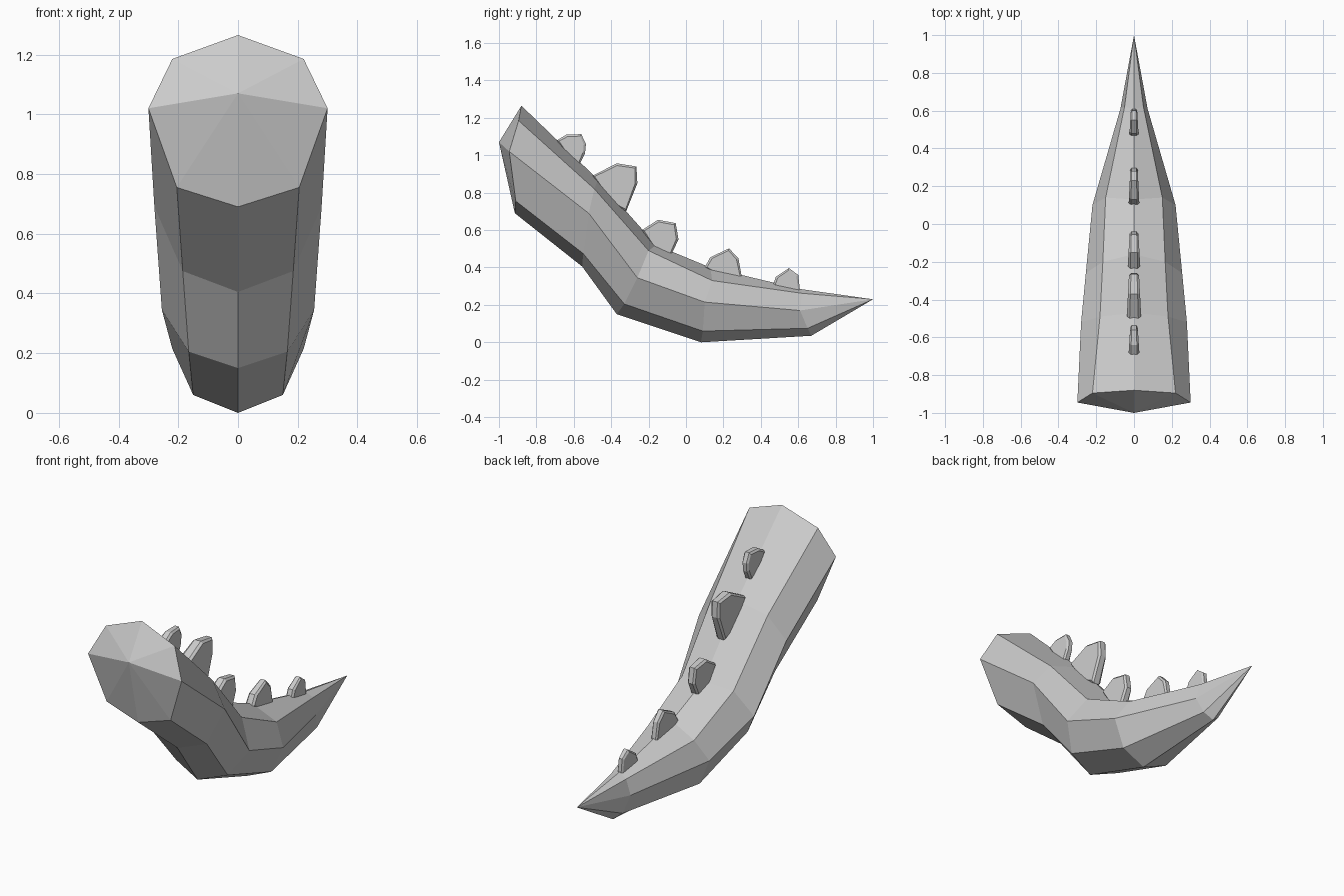
import bpy
import bmesh
from mathutils import Vector

cube = bpy.data.objects.get("Cube")
if cube:
    bpy.data.objects.remove(cube, do_unlink=True)

grey = bpy.data.materials.new("light grey")
grey.use_nodes = True
colour = (0.6, 0.6, 0.6, 1)
grey.diffuse_color = colour
grey.node_tree.nodes["Principled BSDF"].inputs["Base Color"].default_value = colour


def finish(bm, name):
    """Turn a bmesh into a flat shaded object."""
    bmesh.ops.recalc_face_normals(bm, faces=bm.faces)
    mesh = bpy.data.meshes.new(name)
    bm.to_mesh(mesh)
    bm.free()
    mesh.materials.append(grey)
    obj = bpy.data.objects.new(name, mesh)
    bpy.context.collection.objects.link(obj)
    return obj


def bridge(bm, a, b):
    """Join two closed rings with quads."""
    n = len(a)
    for i in range(n):
        j = (i + 1) % n
        bm.faces.new((a[i], a[j], b[j], b[i]))


# Tail body: half sections (x, y, z) from the top ridge down to the keel
sections = [
    [(0, -.88, 1.265), (.22, -.895, 1.185), (.3, -.945, 1.02), (.205, -.91, .755), (0, -.915, .69)],
    [(0, -.47, .87), (.18, -.49, .82), (.28, -.52, .69), (.185, -.55, .475), (0, -.555, .405)],
    [(0, -.16, .52), (.165, -.2, .49), (.255, -.26, .345), (.165, -.33, .205), (0, -.37, .15)],
    [(0, .13, .4), (.15, .14, .33), (.22, .1, .215), (.15, .09, .06), (0, .08, 0)],
    [(0, .61, .285), (.05, .62, .262), (.072, .61, .17), (.05, .65, .075), (0, .67, .035)],
]
bm = bmesh.new()
rings = []
for half in sections:
    mirrored = [(-x, y, z) for x, y, z in half[3:0:-1]]
    rings.append([bm.verts.new(p) for p in half + mirrored])
for a, b in zip(rings, rings[1:]):
    bridge(bm, a, b)
for ring, apex in ((rings[0], (0, -1, 1.07)), (rings[-1], (0, 1, .23))):
    point = bm.verts.new(apex)
    for i in range(8):
        bm.faces.new((ring[i], ring[(i + 1) % 8], point))
finish(bm, "tail_body")


# Back plates: side outlines (y, z) with the last point sunk into the body
plates = [
    (.028, [(-.69, 1.08), (-.64, 1.11), (-.56, 1.113), (-.535, 1.06), (-.54, 1.01), (-.57, .95), (-.62, .97)]),
    (.038, [(-.5, .89), (-.37, .957), (-.265, .94), (-.26, .85), (-.32, .7), (-.4, .74)]),
    (.033, [(-.235, .6), (-.15, .655), (-.055, .637), (-.04, .55), (-.085, .455), (-.16, .48)]),
    (.028, [(.1, .4), (.13, .455), (.23, .502), (.28, .45), (.3, .34), (.2, .34)]),
    (.024, [(.465, .305), (.48, .35), (.55, .397), (.6, .36), (.61, .27), (.54, .27)]),
]
for number, (width, outline) in enumerate(plates, 1):
    points = [Vector(p) for p in outline]
    centre = sum(points, Vector((0, 0))) / len(points)
    start = min(p.x for p in points)
    length = max(p.x for p in points) - start
    bm = bmesh.new()
    loops = []
    # Bevelled rim between two flat sides, thinner towards the tail tip
    for across, inset in ((-1, .012), (-.6, 0), (.6, 0), (1, .012)):
        loop = []
        for p in points:
            q = p + (centre - p).normalized() * inset
            x = across * width * (1 - .3 * (p.x - start) / length)
            loop.append(bm.verts.new((x, q.x, q.y)))
        loops.append(loop)
    for a, b in zip(loops, loops[1:]):
        bridge(bm, a, b)
    bm.faces.new(loops[0])
    bm.faces.new(loops[-1])
    finish(bm, f"back_plate_{number}")
